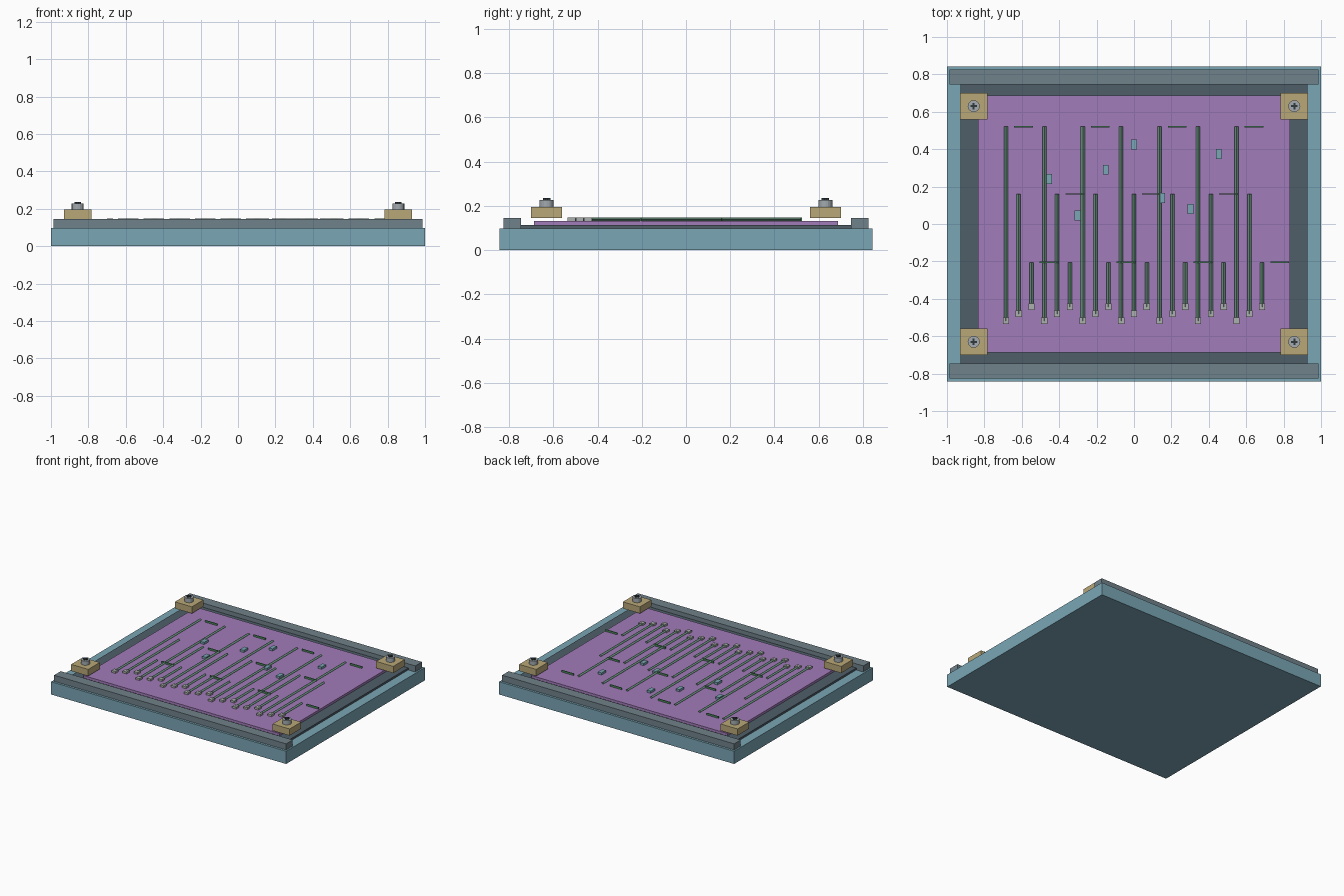
import bpy, bmesh, math
from mathutils import Vector

if "Cube" in bpy.data.objects:
    bpy.data.objects.remove(bpy.data.objects["Cube"], do_unlink=True)


def material(name, hex_code):
    srgb = [int(hex_code[i:i + 2], 16) / 255 for i in range(0, 6, 2)]
    color = [c / 12.92 if c < 0.04 else ((c + 0.055) / 1.055) ** 2.4 for c in srgb] + [1]
    m = bpy.data.materials.new(name)
    m.use_nodes = True
    m.diffuse_color = color
    m.node_tree.nodes["Principled BSDF"].inputs["Base Color"].default_value = color
    return m


blue = material("steel blue", "7AA6B5")
grey = material("slate grey", "70828A")
dark = material("dark slate", "505F69")
purple = material("purple", "A27CBA")
tan = material("tan", "B8A878")
silver = material("silver", "A3ABB0")
green = material("trace green", "6A9480")
leaf = material("link green", "4F8A62")
black = material("socket black", "30383D")
pad_grey = material("pad grey", "ABB0AE")


def finish(name, bm, mat):
    mesh = bpy.data.meshes.new(name)
    bmesh.ops.recalc_face_normals(bm, faces=bm.faces)
    bm.to_mesh(mesh)
    bm.free()
    mesh.materials.append(mat)
    ob = bpy.data.objects.new(name, mesh)
    bpy.context.collection.objects.link(ob)
    return ob


def box(name, x, y, sx, sy, z0, z1, mat):
    bm = bmesh.new()
    bmesh.ops.create_cube(bm, size=1)
    bmesh.ops.scale(bm, vec=(sx, sy, z1 - z0), verts=bm.verts)
    bmesh.ops.translate(bm, vec=(x, y, (z0 + z1) / 2), verts=bm.verts)
    return finish(name, bm, mat)


def cylinder(name, x, y, r, z0, z1, mat, sides=16):
    bm = bmesh.new()
    bmesh.ops.create_cone(bm, cap_ends=True, segments=sides, radius1=r, radius2=r, depth=z1 - z0)
    bmesh.ops.translate(bm, vec=(x, y, (z0 + z1) / 2), verts=bm.verts)
    return finish(name, bm, mat)


def trace(name, x, y0, y1, z0, z1, width, mat):
    # Ridged rod with a diamond section, running along y
    mid, h = (z0 + z1) / 2, width / 2
    section = [(x - h, mid), (x, z1), (x + h, mid), (x, z0)]
    bm = bmesh.new()
    face = bm.faces.new([bm.verts.new((px, y0, pz)) for px, pz in section])
    out = bmesh.ops.extrude_face_region(bm, geom=[face], use_keep_orig=True)
    moved = [v for v in out["geom"] if isinstance(v, bmesh.types.BMVert)]
    bmesh.ops.translate(bm, vec=(0, y1 - y0, 0), verts=moved)
    return finish(name, bm, mat)


# Base, recessed-looking tray and board
box("base", 0, 0, 2, 1.685, 0, 0.098, blue)
box("tray", 0, 0, 1.855, 1.49, 0.09, 0.113, dark)
box("board", 0, 0, 1.67, 1.375, 0.113, 0.131, purple)

# Front and back rails
for side, y in (("front", -0.785), ("back", 0.785)):
    box(side + "_rail", 0, y, 1.975, 0.08, 0.098, 0.145, grey)

# Corner clamps with cross-head bolts
for end, sy in (("front", -1), ("back", 1)):
    for side, sx in (("right", -1), ("left", 1)):
        x, y, tag = 0.857 * sx, 0.63 * sy, end + "_" + side
        box(tag + "_clamp", x, y, 0.145, 0.14, 0.145, 0.196, tan)
        cylinder(tag + "_bolt", x, y, 0.032, 0.196, 0.228, silver)
        box(tag + "_slot_across", x, y, 0.034, 0.011, 0.228, 0.235, black)
        box(tag + "_slot_along", x, y, 0.011, 0.034, 0.228, 0.235, black)

# Traces in repeating long, medium and short lengths, each ending in a pad
tops = (0.52, 0.16, -0.205)
pads = (-0.518, -0.48, -0.443)
for i in range(21):
    x, kind = (i - 10) * 0.0685, i % 3
    trace(f"trace_{i}", x, pads[kind], tops[kind], 0.131, 0.149, 0.022, green)
    box(f"pad_{i}", x, pads[kind], 0.033, 0.035, 0.133, 0.148, pad_grey)
    if i % 2 == 0:
        box(f"link_{i}", x + 0.094, tops[kind], 0.1, 0.007, 0.133, 0.147, leaf)

# Small components scattered on the board
heights = (0.24, 0.045, 0.29, 0.425, 0.14, 0.08, 0.375)
for i, y in enumerate(heights):
    box(f"chip_{i}", (i - 3) * 0.151, y, 0.031, 0.053, 0.131, 0.148, blue)
